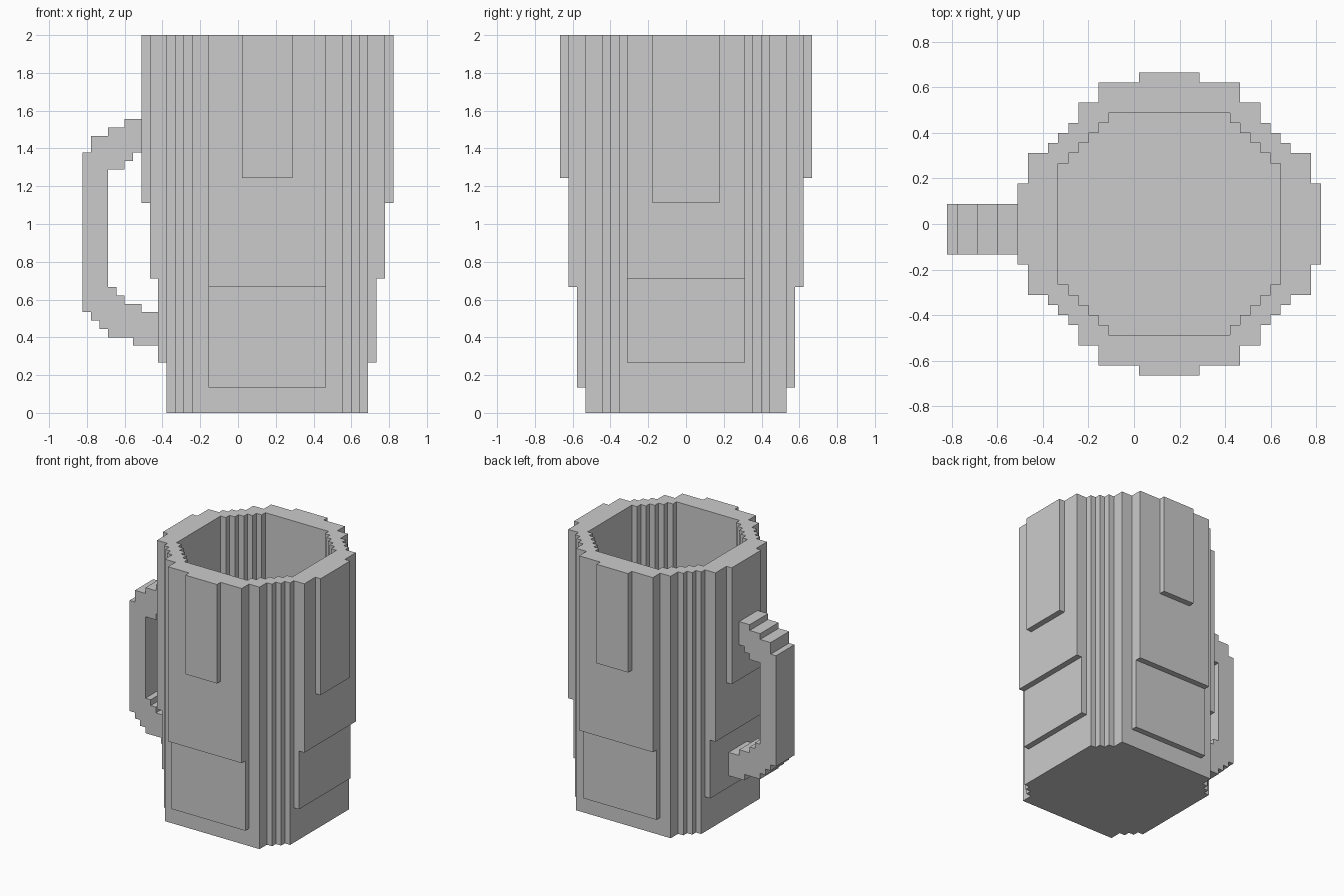
import bpy, bmesh
from mathutils import Vector

if "Cube" in bpy.data.objects:
    bpy.data.objects.remove(bpy.data.objects["Cube"])

U = 2 / 45          # size of one block
CX = 3.5            # centre of the cup along x, in blocks


def prism(name, outline, offset):
    """Extrude a closed outline (3D points, in blocks) along an offset."""
    bm = bmesh.new()
    face = bm.faces.new([bm.verts.new(Vector(p) * U) for p in outline])
    ext = bmesh.ops.extrude_face_region(bm, geom=[face])
    verts = [v for v in ext["geom"] if isinstance(v, bmesh.types.BMVert)]
    bmesh.ops.translate(bm, verts=verts, vec=Vector(offset) * U)
    bmesh.ops.recalc_face_normals(bm, faces=bm.faces)
    mesh = bpy.data.meshes.new(name)
    bm.to_mesh(mesh)
    bm.free()
    obj = bpy.data.objects.new(name, mesh)
    bpy.context.collection.objects.link(obj)
    return obj


def stepped(name, halves, z0, z1):
    """Upright prism whose stair-step quarter outline is mirrored four ways."""
    q = [halves[0]]
    for x, y in halves[1:]:
        q += [(x, q[-1][1]), (x, y)]
    pts = q + [(-x, y) for x, y in reversed(q)]
    pts += [(-x, -y) for x, y in pts]
    return prism(name, [(x + CX, y, z0) for x, y in pts], (0, 0, z1 - z0))


def combine(target, tool, operation):
    """Apply a boolean and discard the tool object."""
    tool.hide_render = True
    mod = target.modifiers.new(operation.lower(), 'BOOLEAN')
    mod.operation, mod.solver, mod.object = operation, 'EXACT', tool
    bpy.context.view_layer.objects.active = target
    bpy.ops.object.modifier_apply(modifier=mod.name)
    bpy.data.objects.remove(tool)


# Cup body: straight stepped core
cup = stepped("cup_body", [(12, 8), (11, 9), (10, 10), (9, 12)], 0, 45)

# Flared side panels: half x, half y, bottom z
for hx, hy, z in [(13, 7, 6), (14, 7, 16), (15, 4, 25),
                  (7, 13, 3), (7, 14, 15), (3, 15, 28)]:
    combine(cup, stepped("side_panel", [(hx, hy)], z, 45), 'UNION')

# Hollow inside
hollow = stepped("cup_hollow", [(11, 6), (10, 7), (9, 8), (8, 9), (7, 10), (6, 11)], 4, 48)
combine(cup, hollow, 'DIFFERENCE')

# Handle: stepped outline as x, z corners, extruded across y
L = -18.5
corners = [(7, 35), (5, 35), (5, 34), (3, 34), (3, 33), (1, 33), (1, 31), (0, 31),
           (0, 12), (1, 12), (1, 11), (2, 11), (2, 10), (3, 10), (3, 9), (6, 9),
           (6, 8), (9, 8), (9, 12), (7, 12), (7, 13), (5, 13), (5, 14), (4, 14),
           (4, 15), (3, 15), (3, 29), (5, 29), (5, 30), (6, 30), (6, 31), (7, 31)]
prism("handle", [(L + x, -3, z) for x, z in corners], (0, 5, 0))
